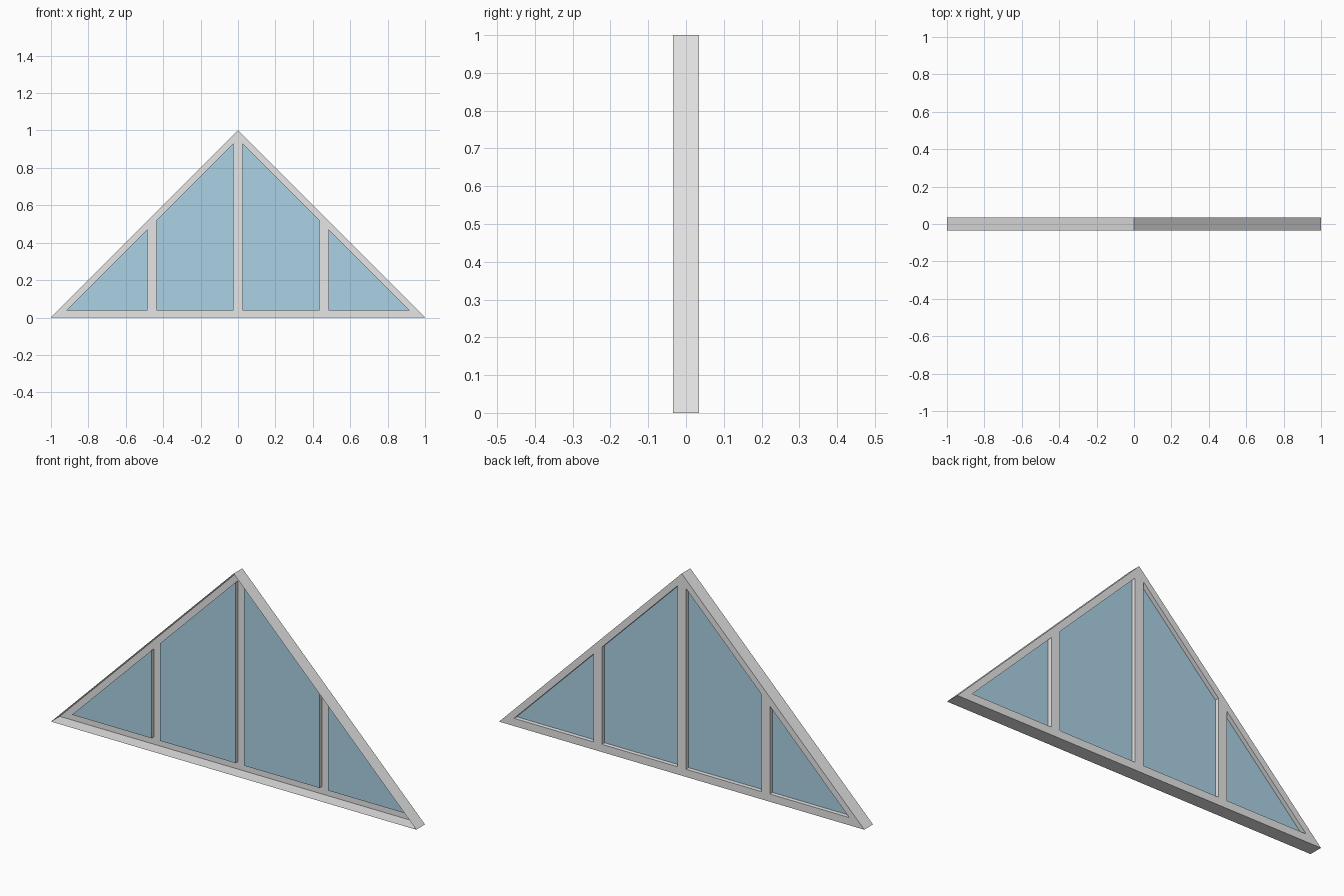
import bpy
import bmesh
from mathutils import Vector

cube = bpy.data.objects.get("Cube")
if cube:
    bpy.data.objects.remove(cube)

HALF_DEPTH = 0.034      # frame runs from -y to +y by this much
RECESS = 0.021          # glass set in from the back
SILL = 0.038            # top of the bottom rail
RAKE = 0.956            # inner edge of the sloped rails: |x| + z
MULLIONS = (0.023, 0.437, 0.483)


def material(name, rgb, roughness):
    m = bpy.data.materials.new(name)
    m.use_nodes = True
    colour = (*rgb, 1)
    m.diffuse_color = colour
    bsdf = m.node_tree.nodes["Principled BSDF"]
    bsdf.inputs["Base Color"].default_value = colour
    bsdf.inputs["Roughness"].default_value = roughness
    return m


def is_pane(face):
    c = face.calc_center_median()
    x = abs(c.x)
    inner, post_in, post_out = MULLIONS
    return c.z > SILL and x + c.z < RAKE and (inner < x < post_in or x > post_out)


def shift(bm, geom, y):
    verts = [g for g in geom if isinstance(g, bmesh.types.BMVert)]
    bmesh.ops.translate(bm, vec=(0, y, 0), verts=verts)


def add_object(name, source, mat, index):
    bm = source.copy()
    unwanted = [f for f in bm.faces if f.material_index != index]
    bmesh.ops.delete(bm, geom=unwanted, context='FACES')
    for f in bm.faces:
        f.material_index = 0
    mesh = bpy.data.meshes.new(name)
    bm.to_mesh(mesh)
    bm.free()
    mesh.materials.append(mat)
    obj = bpy.data.objects.new(name, mesh)
    bpy.context.collection.objects.link(obj)


# Triangular back face, wound to face +y
bm = bmesh.new()
corners = [(-1, 0), (0, 1), (1, 0)]
bm.faces.new([bm.verts.new((x, HALF_DEPTH, z)) for x, z in corners])

# Cut it along the rails and mullions
cuts = [((0, 0, SILL), (0, 0, 1))]
for side in (-1, 1):
    cuts.append(((0, 0, RAKE), (side, 0, 1)))
    cuts += [((side * x, 0, 0), (1, 0, 0)) for x in MULLIONS]
for point, normal in cuts:
    bmesh.ops.bisect_plane(bm, geom=bm.verts[:] + bm.edges[:] + bm.faces[:],
                           dist=1e-5, plane_co=point,
                           plane_no=Vector(normal).normalized())

# Outer rim, open at the front
outline = [e for e in bm.edges if e.is_boundary]
panes = [f for f in bm.faces if is_pane(f)]
rim = bmesh.ops.extrude_edge_only(bm, edges=outline)["geom"]
shift(bm, rim, -2 * HALF_DEPTH)

# Push the panes in to form the reveals, leaving the openings clear
pushed = bmesh.ops.extrude_face_region(bm, geom=panes)["geom"]
shift(bm, pushed, -RECESS)
glass_faces = [f for f in pushed if isinstance(f, bmesh.types.BMFace)]
for f in glass_faces:
    f.material_index = 1
bmesh.ops.delete(bm, geom=[f for f in panes if f.is_valid], context='FACES_ONLY')

# Consistent normals with the glass facing the back
bmesh.ops.recalc_face_normals(bm, faces=bm.faces[:])
bm.normal_update()
if glass_faces[0].normal.y < 0:
    bmesh.ops.reverse_faces(bm, faces=bm.faces[:])

frame_grey = material("frame_grey", (0.79, 0.79, 0.79), 0.6)
glass_blue = material("glass_blue", (0.41, 0.64, 0.785), 0.4)
add_object("window_frame", bm, frame_grey, 0)
add_object("glass_panes", bm, glass_blue, 1)
bm.free()
